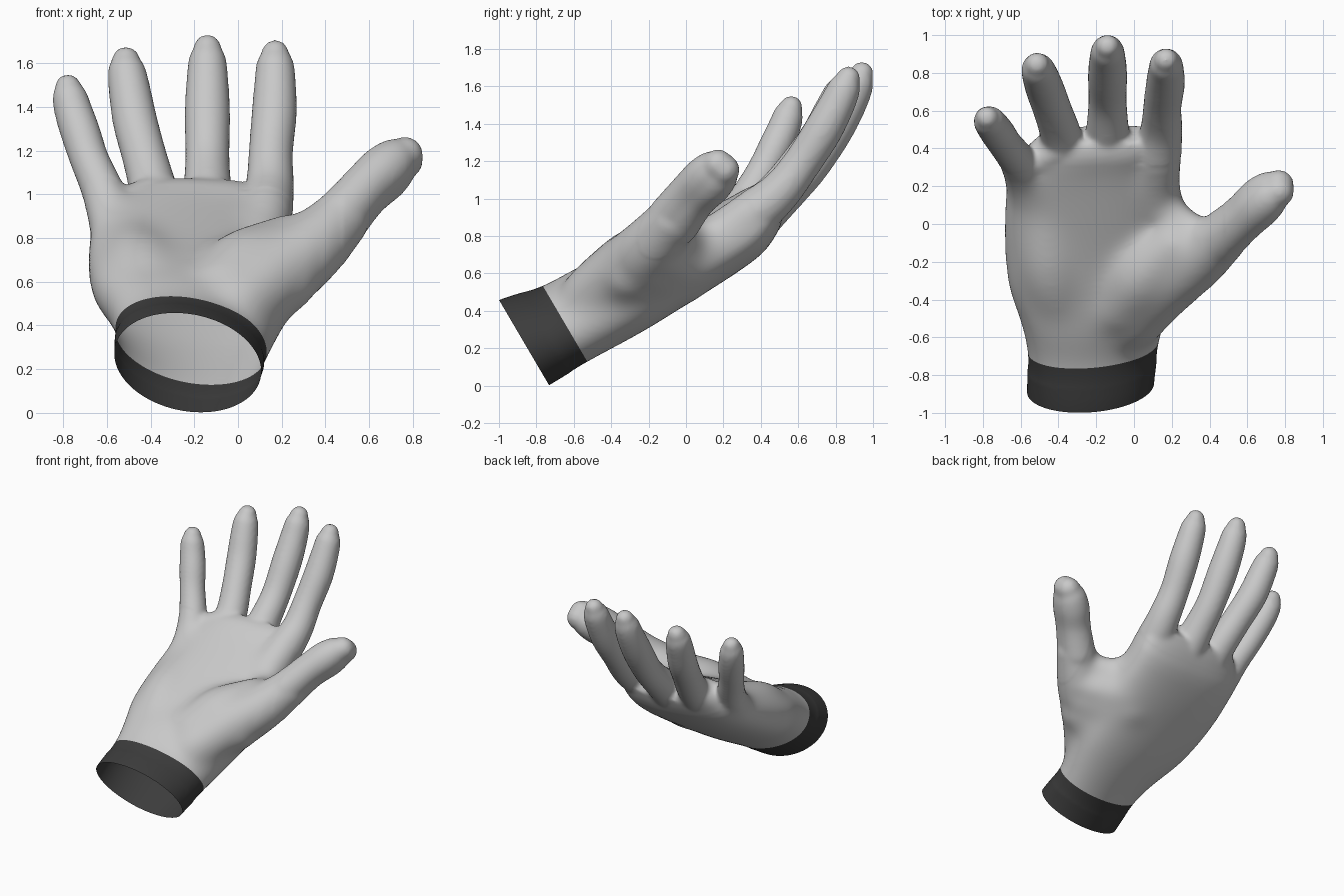
import bpy, bmesh, math
from mathutils import Vector

if "Cube" in bpy.data.objects:
    bpy.data.objects.remove(bpy.data.objects["Cube"])

# Hand frame: X across, U from wrist to knuckles, V out of the palm
U = Vector((0, 0.862, 0.506)).normalized()
V = Vector((0, -U.z, U.y))
X = Vector((1, 0, 0))


def material(name, value):
    m = bpy.data.materials.new(name)
    m.diffuse_color = (value, value, value, 1)
    m.use_nodes = True
    m.node_tree.nodes["Principled BSDF"].inputs["Base Color"].default_value = m.diffuse_color
    return m


def skin_rings(bm, rings):
    """Close a stack of point rings into a solid."""
    loops = [[bm.verts.new(p) for p in ring] for ring in rings]
    n = len(loops[0])
    for a, b in zip(loops, loops[1:]):
        for i in range(n):
            j = (i + 1) % n
            bm.faces.new((a[i], a[j], b[j], b[i]))
    bm.faces.new(loops[0][::-1])
    bm.faces.new(loops[-1])


def spline(rows, steps):
    """Catmull-Rom through rows of numbers."""
    rows = [Vector(r) for r in rows]
    pts = [rows[0] * 2 - rows[1]] + rows + [rows[-1] * 2 - rows[-2]]
    out = []
    for a, b, c, d in zip(pts, pts[1:], pts[2:], pts[3:]):
        for s in range(steps):
            t = s / steps
            out.append(0.5 * (2 * b + (c - a) * t + (2 * a - 5 * b + 4 * c - d) * t * t
                              + (3 * b - a - 3 * c + d) * t ** 3))
    return out + [rows[-1]]


def tube(bm, rows, n=24):
    """Round-ended tube through (x, y, z, radius) rows."""
    pts = spline(rows, 5)
    centres = [(Vector(p[:3]), p[3]) for p in pts]
    start_dir = (centres[0][0] - centres[1][0]).normalized()
    end_dir = (centres[-1][0] - centres[-2][0]).normalized()
    angles = [math.radians(k) for k in (15, 30, 45, 60, 72, 84)]

    def cap(end, d):
        c, r = end
        return [(c + d * r * math.sin(a), r * math.cos(a)) for a in angles]

    path = cap(centres[0], start_dir)[::-1] + centres + cap(centres[-1], end_dir)
    rings = []
    for i, (c, r) in enumerate(path):
        t = (path[min(i + 1, len(path) - 1)][0] - path[max(i - 1, 0)][0]).normalized()
        side = (X - t * X.dot(t)).normalized()
        up = t.cross(side)
        rings.append([c + r * (side * math.cos(k * math.tau / n) + up * math.sin(k * math.tau / n))
                      for k in range(n)])
    skin_rings(bm, rings)


bm = bmesh.new()

# Forearm and palm: (u, x centre, v centre, half width, half depth, roll, squareness)
palm = [
    (-0.80, -0.235, 0.640, 0.345, 0.255, -18, 2.0),
    (-0.63, -0.230, 0.637, 0.345, 0.255, -18, 2.0),
    (-0.39, -0.215, 0.612, 0.365, 0.222, -17, 2.0),
    (-0.20, -0.210, 0.605, 0.405, 0.222, -13, 2.1),
    (0.00, -0.220, 0.592, 0.455, 0.215, -9, 2.2),
    (0.25, -0.225, 0.580, 0.470, 0.200, -6, 2.3),
    (0.50, -0.220, 0.572, 0.470, 0.186, -5, 2.3),
    (0.70, -0.205, 0.575, 0.452, 0.168, -5, 2.4),
    (0.83, -0.165, 0.600, 0.400, 0.140, -4, 2.4),
    (0.91, -0.150, 0.615, 0.345, 0.098, -2, 2.4),
]
rings = []
for u, xc, vc, a, b, roll, e in spline(palm, 4):
    ring = []
    for k in range(48):
        t = k * math.tau / 48
        c, s = math.cos(t), math.sin(t)
        px = a * math.copysign(abs(c) ** (2 / e), c)
        pv = b * math.copysign(abs(s) ** (2 / e), s)
        r = math.radians(roll)
        ring.append(U * u + X * (xc + px * math.cos(r) - pv * math.sin(r))
                    + V * (vc + px * math.sin(r) + pv * math.cos(r)))
    rings.append(ring)
skin_rings(bm, rings)

# Fingers, thumb and the fleshy pads, as (x, y, z, radius)
index = [(0.10, 0.15, 0.77, 0.14), (0.12, 0.35, 0.91, 0.132), (0.145, 0.50, 1.035, 0.112),
         (0.15, 0.62, 1.19, 0.102), (0.165, 0.73, 1.36, 0.104), (0.17, 0.81, 1.51, 0.096),
         (0.17, 0.85, 1.60, 0.086), (0.17, 0.868, 1.645, 0.064)]
middle = [(-0.13, 0.15, 0.72, 0.14), (-0.14, 0.36, 0.88, 0.130), (-0.14, 0.52, 1.025, 0.112),
          (-0.14, 0.66, 1.17, 0.102), (-0.14, 0.785, 1.36, 0.105), (-0.14, 0.875, 1.52, 0.097),
          (-0.14, 0.92, 1.62, 0.086), (-0.14, 0.94, 1.67, 0.064)]
ring_finger = [(-0.33, 0.15, 0.74, 0.14), (-0.36, 0.33, 0.88, 0.126), (-0.39, 0.48, 1.03, 0.110),
               (-0.43, 0.60, 1.18, 0.103), (-0.47, 0.71, 1.33, 0.103), (-0.495, 0.78, 1.47, 0.097),
               (-0.51, 0.825, 1.57, 0.087), (-0.513, 0.845, 1.612, 0.066)]
little = [(-0.53, 0.08, 0.73, 0.14), (-0.575, 0.24, 0.88, 0.118), (-0.62, 0.34, 1.02, 0.098),
          (-0.68, 0.42, 1.16, 0.090), (-0.72, 0.48, 1.28, 0.092), (-0.753, 0.525, 1.38, 0.088),
          (-0.772, 0.55, 1.455, 0.080), (-0.778, 0.562, 1.49, 0.062)]
thumb = [(-0.02, -0.50, 0.47, 0.18), (0.14, -0.33, 0.61, 0.185), (0.32, -0.19, 0.745, 0.168),
         (0.46, -0.075, 0.88, 0.138)]
thumb_tip = [(0.46, -0.07, 0.88, 0.125), (0.575, 0.03, 1.01, 0.112), (0.66, 0.11, 1.09, 0.117),
             (0.72, 0.16, 1.14, 0.106), (0.765, 0.188, 1.168, 0.083)]
thumb_pad = [(-0.08, -0.43, 0.56, 0.165), (0.05, -0.26, 0.66, 0.195), (0.21, -0.11, 0.78, 0.135)]
thumb_web = [(0.36, -0.07, 0.81, 0.09), (0.24, 0.01, 0.78, 0.10), (0.12, 0.12, 0.76, 0.11)]
web_back = [(0.34, -0.17, 0.73, 0.14), (0.22, -0.07, 0.67, 0.14), (0.08, 0.05, 0.64, 0.14)]
web_middle = [(0.27, -0.23, 0.67, 0.155), (0.16, -0.14, 0.61, 0.155), (0.02, -0.02, 0.58, 0.15)]
thumb_root = [(0.20, -0.31, 0.60, 0.16), (0.10, -0.24, 0.545, 0.16), (-0.04, -0.12, 0.53, 0.15)]
heel_pad = [(-0.38, -0.46, 0.50, 0.17), (-0.44, -0.22, 0.63, 0.19), (-0.46, 0.08, 0.75, 0.16),
            (-0.42, 0.33, 0.89, 0.12)]
little_web = [(-0.57, 0.28, 0.92, 0.08), (-0.49, 0.34, 0.965, 0.08), (-0.40, 0.39, 1.0, 0.08)]
parts = [index, middle, ring_finger, little, thumb, thumb_pad, thumb_web,
         web_back, web_middle, thumb_root, heel_pad, little_web]
# The thumb tip is broad, so it is two tubes side by side
for s in (-0.022, 0.022):
    parts.append([(x, y - 0.77 * s, z + 0.63 * s, r) for x, y, z, r in thumb_tip])
for part in parts:
    tube(bm, part)
bmesh.ops.recalc_face_normals(bm, faces=bm.faces)

# Fuse everything into one smooth skin
mesh = bpy.data.meshes.new("hand_blank")
bm.to_mesh(mesh)
bm.free()
blank = bpy.data.objects.new("hand_blank", mesh)
bpy.context.collection.objects.link(blank)
fuse = blank.modifiers.new("fuse", "REMESH")
fuse.mode = "VOXEL"
fuse.voxel_size = 0.014
relax = blank.modifiers.new("relax", "SMOOTH")
relax.factor = 0.5
relax.iterations = 14
fused = bpy.data.meshes.new_from_object(
    blank.evaluated_get(bpy.context.evaluated_depsgraph_get()))
bpy.data.objects.remove(blank)

# Blend the pads softly into the palm, leaving fingers and thumb tip crisp
bm = bmesh.new()
bm.from_mesh(fused)
for reach, side, rounds in ((0.66, 0.32, 35), (0.72, 0.40, 25), (0.79, 0.48, 15)):
    soft = [v for v in bm.verts if -0.5 < v.co.dot(U) < reach and v.co.x < side]
    for _ in range(rounds):
        bmesh.ops.smooth_vert(bm, verts=soft, factor=0.5,
                              use_axis_x=True, use_axis_y=True, use_axis_z=True)
bm.to_mesh(fused)
bm.free()


# Cut the open-ended hand and the cuff band from the skin
def slice_part(name, mat, low, high=None):
    b = bmesh.new()
    b.from_mesh(fused)
    for at, outer in ((low, False), (high, True)):
        if at is not None:
            bmesh.ops.bisect_plane(b, geom=b.verts[:] + b.edges[:] + b.faces[:],
                                   plane_co=U * at, plane_no=U,
                                   clear_inner=not outer, clear_outer=outer)
    for f in b.faces:
        f.smooth = True
    m = bpy.data.meshes.new(name)
    b.to_mesh(m)
    b.free()
    m.materials.clear()
    m.materials.append(mat)
    bpy.context.collection.objects.link(bpy.data.objects.new(name, m))


slice_part("hand", material("light grey", 0.58), -0.39)
slice_part("cuff", material("charcoal", 0.045), -0.63, -0.39)
